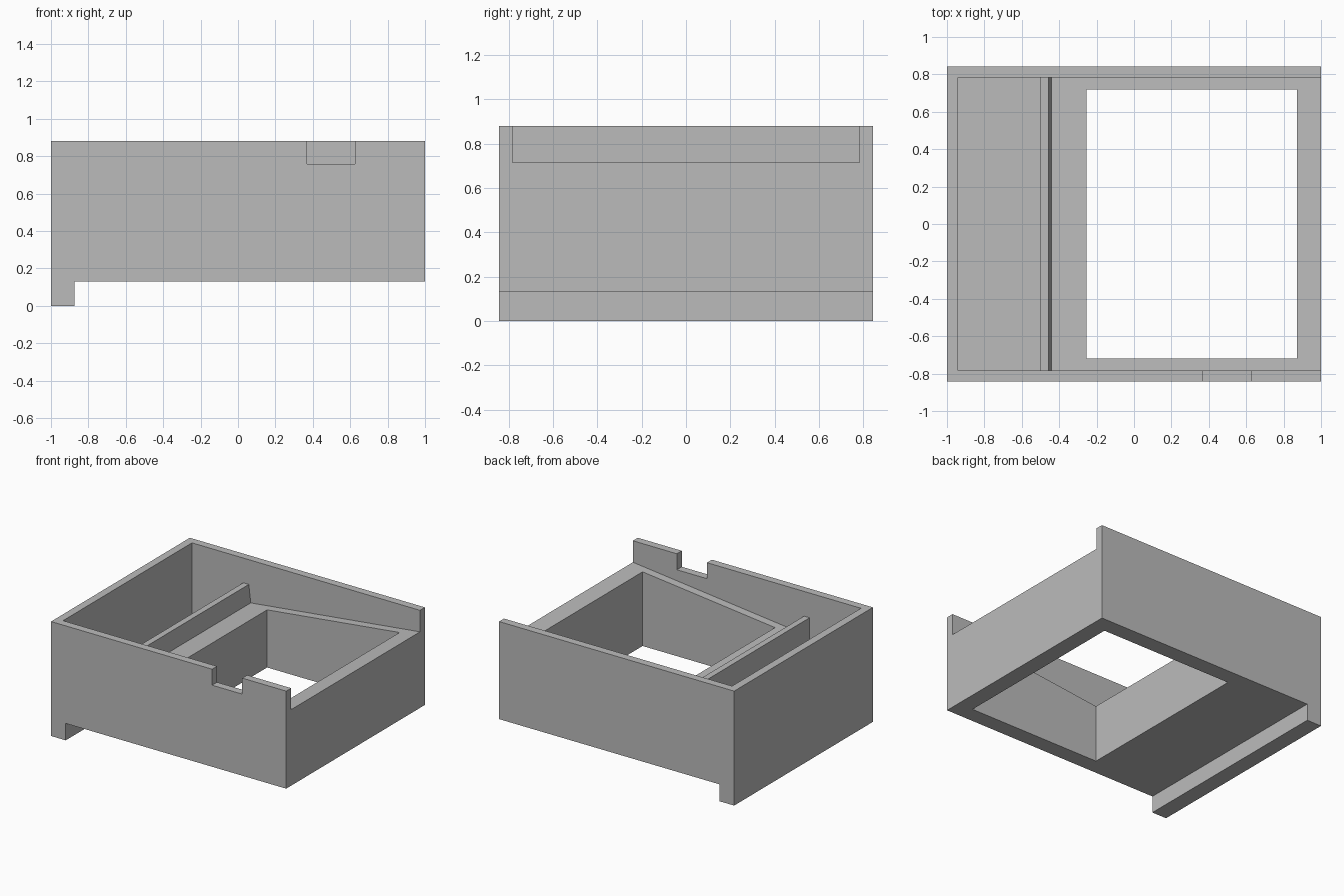
import bpy
import bmesh

cube = bpy.data.objects.get("Cube")
if cube:
    bpy.data.objects.remove(cube, do_unlink=True)

HALF_DEPTH = 0.843
WALL = 0.06
TOP = 0.88
BASE = 0.13

grey = bpy.data.materials.new("plain_grey")
grey.use_nodes = True
colour = (0.5, 0.5, 0.5, 1)
grey.diffuse_color = colour
grey.node_tree.nodes["Principled BSDF"].inputs["Base Color"].default_value = colour


def prism(name, profile, y0, y1):
    """Extrude an x-z profile along y."""
    bm = bmesh.new()
    face = bm.faces.new([bm.verts.new((x, y0, z)) for x, z in profile])
    side = bmesh.ops.extrude_face_region(bm, geom=[face])
    verts = [v for v in side["geom"] if isinstance(v, bmesh.types.BMVert)]
    bmesh.ops.translate(bm, vec=(0, y1 - y0, 0), verts=verts)
    bmesh.ops.recalc_face_normals(bm, faces=bm.faces)
    mesh = bpy.data.meshes.new(name)
    bm.to_mesh(mesh)
    bm.free()
    mesh.materials.append(grey)
    obj = bpy.data.objects.new(name, mesh)
    bpy.context.collection.objects.link(obj)
    return obj


def box(x0, x1, z0, z1):
    return [(x0, z0), (x1, z0), (x1, z1), (x0, z1)]


def cut(target, cutter):
    """Subtract the cutter and remove it."""
    cutter.hide_render = True
    mod = target.modifiers.new("cut", "BOOLEAN")
    mod.operation = "DIFFERENCE"
    mod.solver = "EXACT"
    mod.object = cutter
    bpy.context.view_layer.objects.active = target
    bpy.ops.object.modifier_apply(modifier=mod.name)
    bpy.data.objects.remove(cutter, do_unlink=True)


# Outer block with the hooked lip under its right edge
body = prism("tray_body", [(-1, 0), (-0.875, 0), (-0.875, BASE), (1, BASE),
                           (1, TOP), (-1, TOP)], -HALF_DEPTH, HALF_DEPTH)

# Interior: deep trough, divider rib and sloping shelf open at the far end
inner = HALF_DEPTH - WALL
cut(body, prism("interior_cutter", [(-0.94, 1), (-0.94, 0.19), (-0.503, 0.19),
                                    (-0.503, 0.69), (-0.456, 0.69), (-0.44, 0.552),
                                    (1.1, 0.726), (1.1, 1)], -inner, inner))

# Rectangular opening through the shelf
cut(body, prism("opening_cutter", box(-0.255, 0.872, -0.1, 0.95), -0.718, 0.718))

# Notch in the rim of the front wall
cut(body, prism("notch_cutter", box(0.37, 0.626, 0.757, 1), -1, -inner + 0.02))
